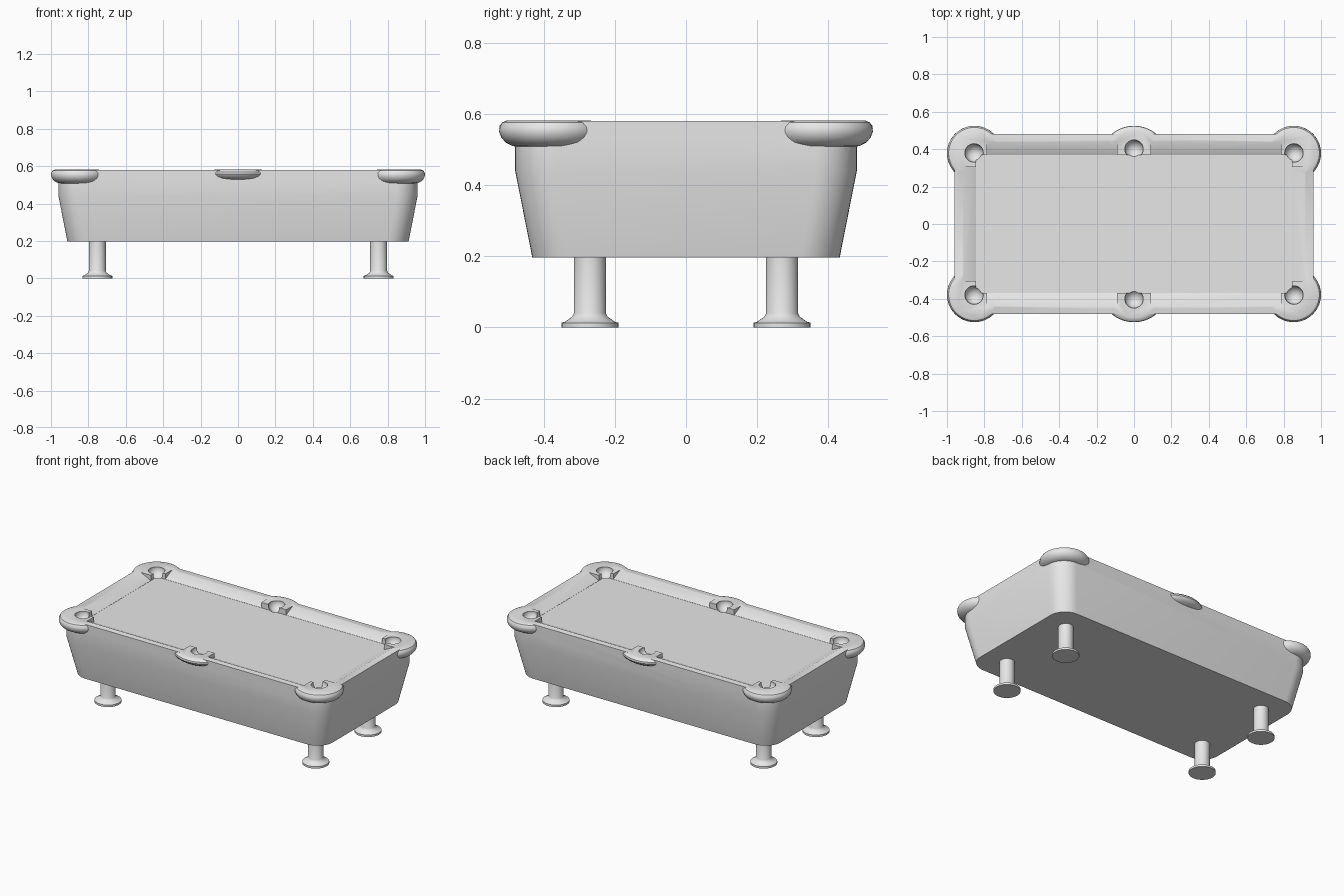
import bpy, bmesh, math
from mathutils import Matrix

cube = bpy.data.objects.get("Cube")
if cube:
    bpy.data.objects.remove(cube, do_unlink=True)

grey = bpy.data.materials.new("plain grey")
grey.use_nodes = True
grey.diffuse_color = (0.8, 0.8, 0.8, 1)
grey.node_tree.nodes["Principled BSDF"].inputs["Base Color"].default_value = grey.diffuse_color

TOP, BED = 0.58, 0.545
BED_X, BED_Y = 0.845, 0.37


def finish(name, bm):
    bmesh.ops.recalc_face_normals(bm, faces=bm.faces)
    mesh = bpy.data.meshes.new(name)
    bm.to_mesh(mesh)
    bm.free()
    mesh.materials.append(grey)
    obj = bpy.data.objects.new(name, mesh)
    bpy.context.collection.objects.link(obj)
    return obj


def loft(name, rings):
    """Skin a stack of equal-length closed rings and cap both ends."""
    bm = bmesh.new()
    loops = [[bm.verts.new(p) for p in ring] for ring in rings]
    n = len(loops[0])
    for low, high in zip(loops, loops[1:]):
        for i in range(n):
            j = (i + 1) % n
            bm.faces.new((low[i], low[j], high[j], high[i]))
    bm.faces.new(loops[0][::-1])
    bm.faces.new(loops[-1])
    return finish(name, bm)


def lathe(name, profile, x, y, sides=32):
    turns = [2 * math.pi * i / sides for i in range(sides)]
    return loft(name, [[(x + r * math.cos(t), y + r * math.sin(t), z) for t in turns]
                       for r, z in profile])


def rounded_rect(hx, hy, z, r, steps=10):
    ring = []
    for k, (sx, sy) in enumerate([(1, 1), (-1, 1), (-1, -1), (1, -1)]):
        for i in range(steps + 1):
            t = math.pi / 2 * (k + i / steps)
            ring.append((sx * (hx - r) + r * math.cos(t), sy * (hy - r) + r * math.sin(t), z))
    return ring


def combine(target, tool, operation):
    mod = target.modifiers.new(operation.lower(), 'BOOLEAN')
    mod.operation = operation
    mod.solver = 'EXACT'
    mod.object = tool
    bpy.context.view_layer.objects.active = target
    bpy.ops.object.modifier_apply(modifier=mod.name)
    bpy.data.objects.remove(tool, do_unlink=True)


def smooth(obj, degrees=35):
    bpy.ops.object.select_all(action='DESELECT')
    obj.select_set(True)
    bpy.context.view_layer.objects.active = obj
    bpy.ops.object.shade_smooth_by_angle(angle=math.radians(degrees))


# Tapered body with upright upper band
body = loft("table_body", [rounded_rect(0.912, 0.432, 0.197, 0.11),
                           rounded_rect(0.96, 0.48, 0.44, 0.115),
                           rounded_rect(0.96, 0.48, TOP, 0.115)])

# Rounded pocket collars bulging past the rails
COLLAR = [(0.54, -0.076), (0.75, -0.07), (0.88, -0.06), (0.96, -0.046), (1, -0.03),
          (0.99, -0.016), (0.94, -0.004), (0.86, 0.001)]


def collar(x, y, radius, height):
    return lathe("collar", [(r * radius, TOP + z * height) for r, z in COLLAR], x, y, 48)


for sy in (-1, 1):
    for sx in (-1, 1):
        combine(body, collar(sx * 0.853, sy * 0.378, 0.147, 1), 'UNION')
    combine(body, collar(0, sy * 0.338, 0.187, 0.75), 'UNION')

# Sunken playing bed
corners = [(BED_X, BED_Y), (-BED_X, BED_Y), (-BED_X, -BED_Y), (BED_X, -BED_Y)]
recess = loft("recess", [[(x, y, z) for x, y in corners] for z in (BED, TOP + 0.1)])
combine(body, recess, 'DIFFERENCE')


# Sloped cushions cut into the inner edge of the rails
def cushion_cut(start, end, edge, turn):
    section = [(edge - 0.02, BED + 0.001), (edge, BED + 0.001),
               (edge + 0.11, TOP + 0.02), (edge - 0.02, TOP + 0.02)]
    wedge = loft("wedge", [[(a, d, z) for d, z in section] for a in (start, end)])
    wedge.data.transform(Matrix.Rotation(turn, 4, 'Z'))
    combine(body, wedge, 'DIFFERENCE')


for turn in (0, math.pi):
    cushion_cut(-0.785, -0.09, BED_Y, turn)
    cushion_cut(0.09, 0.785, BED_Y, turn)
    cushion_cut(-0.305, 0.305, BED_X, turn + math.pi / 2)

# Bowl-shaped pockets
for sy in (-1, 1):
    for x, y in ((-0.855, 0.38), (0, 0.4), (0.855, 0.38)):
        bm = bmesh.new()
        bmesh.ops.create_uvsphere(bm, u_segments=24, v_segments=14, radius=0.05,
                                  matrix=Matrix.Translation((x, sy * y, TOP - 0.004)))
        combine(body, finish("pocket", bm), 'DIFFERENCE')
smooth(body)

# Round legs with flared feet
LEG = [(0.08, 0), (0.08, 0.013), (0.07, 0.016), (0.05, 0.03), (0.045, 0.04), (0.045, 0.2)]
for side, sx in (("left", 1), ("right", -1)):
    for end, sy in (("front", -1), ("back", 1)):
        smooth(lathe(f"{end}_{side}_leg", LEG, sx * 0.752, sy * 0.27))
